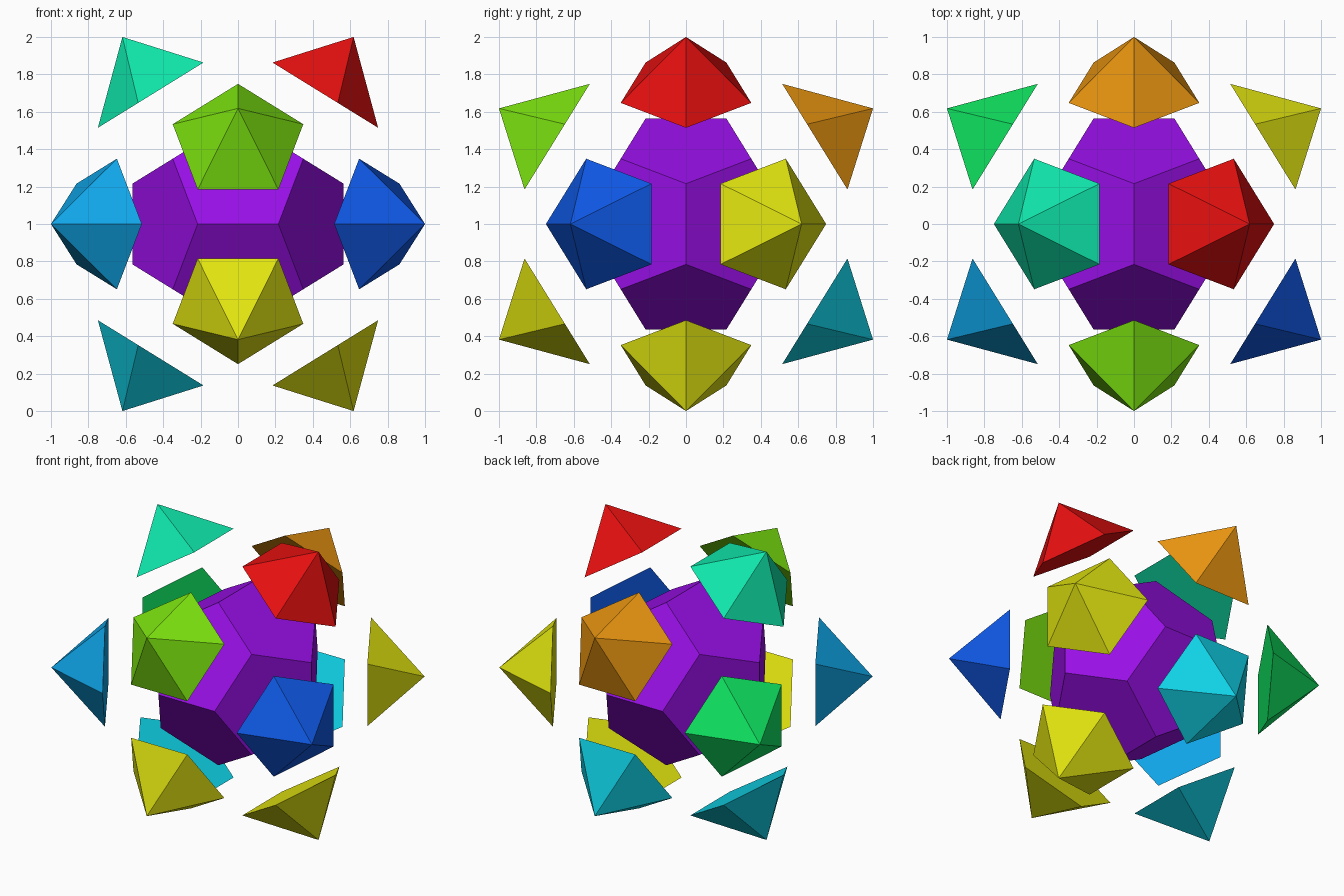
import bpy
import math
from mathutils import Vector

if "Cube" in bpy.data.objects:
    bpy.data.objects.remove(bpy.data.objects["Cube"])

PHI = (1 + math.sqrt(5)) / 2
S = 0.349            # half side of the cube inscribed in the core
GAP = 0.351          # distance the spikes float off the core
CENTRE = Vector((0, 0, 1))


def material(name, r, g, b):
    m = bpy.data.materials.new(name)
    m.diffuse_color = (r, g, b, 1)
    m.use_nodes = True
    m.node_tree.nodes["Principled BSDF"].inputs["Base Color"].default_value = m.diffuse_color
    return m


def build(name, verts, faces, mat):
    mesh = bpy.data.meshes.new(name)
    mesh.from_pydata([v + CENTRE for v in verts], [], faces)
    mesh.materials.append(mat)
    mesh.update()
    obj = bpy.data.objects.new(name, mesh)
    bpy.context.collection.objects.link(obj)
    return obj


# Dodecahedron corners: a cube plus three golden rectangles
signs = (-1, 1)
corners = [Vector((x, y, z)) * S for x in signs for y in signs for z in signs]
for a in signs:
    for b in signs:
        u, w = a * S / PHI, b * S * PHI
        corners += [Vector((0, u, w)), Vector((u, w, 0)), Vector((w, 0, u))]


def pentagon(tip):
    """Indices of the five corners facing the tip, counter-clockwise from outside."""
    n = tip.normalized()
    ring = sorted(range(20), key=lambda i: -corners[i].dot(n))[:5]
    side = (corners[ring[0]] - n * corners[ring[0]].dot(n)).normalized()
    up = n.cross(side)
    return sorted(ring, key=lambda i: math.atan2(corners[i].dot(up), corners[i].dot(side)))


purple = material("purple", 0.319, 0.005, 0.8)
yellow = material("yellow", 0.775, 0.8, 0.005)
cyan = material("cyan", 0.005, 0.645, 0.8)
mint = material("mint", 0.005, 0.8, 0.407)
red = material("red", 0.8, 0.005, 0.005)
lime = material("lime", 0.209, 0.8, 0.005)
sky = material("sky_blue", 0.005, 0.376, 0.8)
blue = material("blue", 0.005, 0.1, 0.8)
green = material("green", 0.005, 0.8, 0.122)
orange = material("orange", 0.8, 0.296, 0.005)

# Spike tips: the corners of an icosahedron
K = 1 / PHI
spikes = [
    ("top_left_spike", (-K, 0, 1), mint), ("top_right_spike", (K, 0, 1), red),
    ("bottom_left_spike", (-K, 0, -1), cyan), ("bottom_right_spike", (K, 0, -1), yellow),
    ("front_upper_spike", (0, -1, K), lime), ("front_lower_spike", (0, -1, -K), yellow),
    ("back_upper_spike", (0, 1, K), orange), ("back_lower_spike", (0, 1, -K), cyan),
    ("left_front_spike", (-1, -K, 0), sky), ("right_front_spike", (1, -K, 0), blue),
    ("left_back_spike", (-1, K, 0), green), ("right_back_spike", (1, K, 0), yellow),
]

# Core
build("core", corners, [pentagon(Vector(tip)) for _, tip, _ in spikes], purple)

# Floating five-sided pyramids, one over each core face
for name, tip, mat in spikes:
    tip = Vector(tip)
    base = [corners[i] + tip.normalized() * GAP for i in pentagon(tip)]
    sides = [(i, (i + 1) % 5, 5) for i in range(5)]
    build(name, base + [tip], sides + [(4, 3, 2, 1, 0)], mat)
